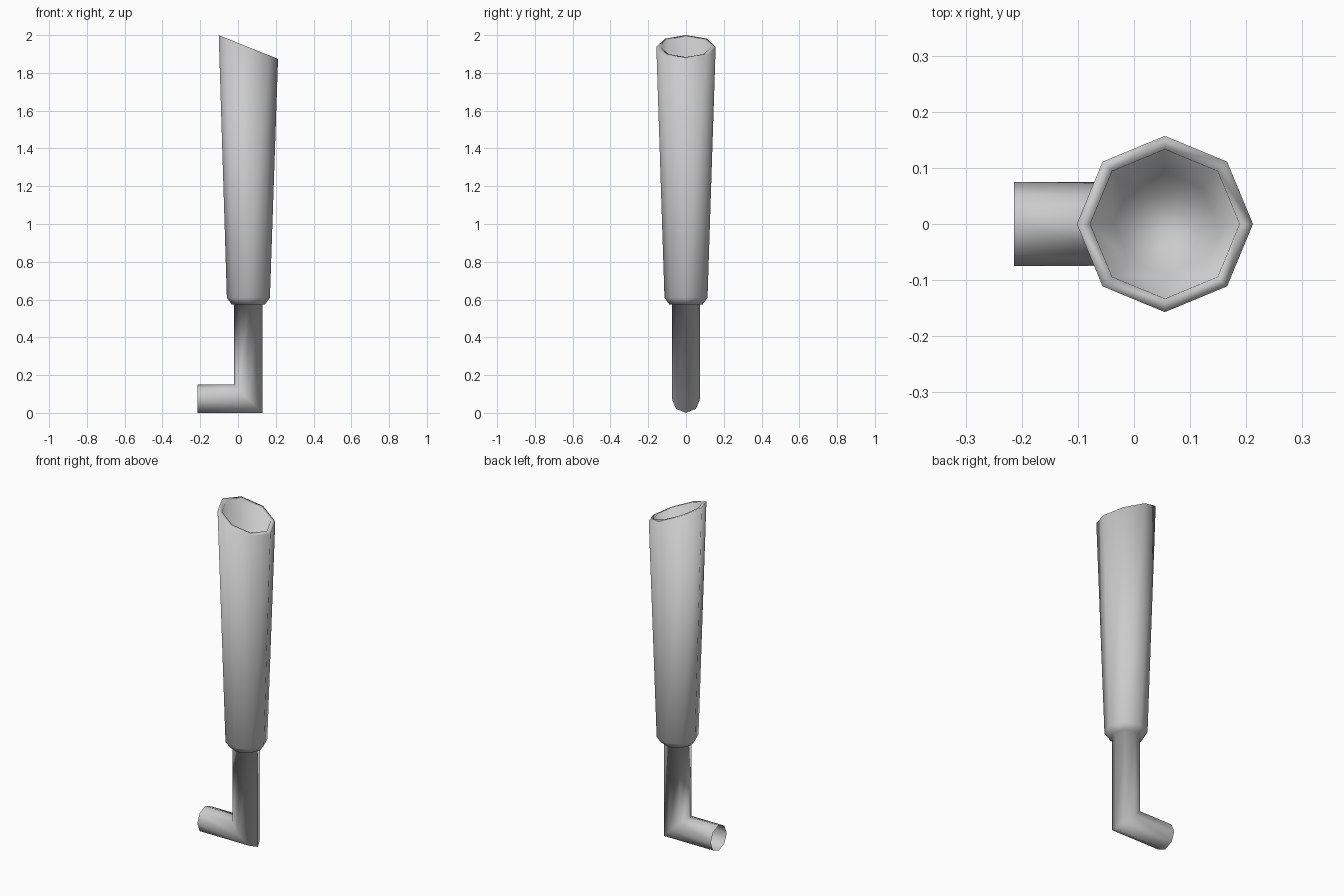
import bpy, bmesh, math

cube = bpy.data.objects.get("Cube")
if cube:
    bpy.data.objects.remove(cube, do_unlink=True)

# One plain grey material
grey = bpy.data.materials.new("plain_grey")
grey.use_nodes = True
COLOUR = (0.6, 0.6, 0.6, 1)
grey.diffuse_color = COLOUR
grey.node_tree.nodes["Principled BSDF"].inputs["Base Color"].default_value = COLOUR

SIDES = 8
AXIS_X = 0.055      # axis of the upright tube
PIPE_R = 0.075
SLOPE = 0.40        # fall of the slanted mouth towards +x
ANGLES = [2 * math.pi * i / SIDES for i in range(SIDES)]


def ring(r, z, slope=0.0):
    """Octagon around the upright axis, optionally cut on a slant."""
    return [(AXIS_X + r * math.cos(a), r * math.sin(a), z - slope * r * math.cos(a))
            for a in ANGLES]


# Open end of the side pipe, standing across x
side_end = [(-0.214, PIPE_R * math.sin(a), PIPE_R - PIPE_R * math.cos(a)) for a in ANGLES]

sections = [
    side_end,
    ring(PIPE_R, PIPE_R, 1.0),      # mitred elbow
    ring(PIPE_R, 0.575),            # top of the thin pipe
    ring(0.089, 0.575),             # underside of the sleeve
    ring(0.114, 0.61),              # chamfer
    ring(0.157, 1.937, SLOPE),      # outer lip
    ring(0.133, 1.937, SLOPE),      # inner lip
    ring(0.092, 0.62),              # bottom of the bore
]

# Loft the sections into one continuous surface and close the bore floor
bm = bmesh.new()
loops = [[bm.verts.new(p) for p in s] for s in sections]
for low, high in zip(loops, loops[1:]):
    for i in range(SIDES):
        j = (i + 1) % SIDES
        bm.faces.new((low[i], low[j], high[j], high[i]))
bm.faces.new(loops[-1])
for f in bm.faces:
    f.smooth = True

mesh = bpy.data.meshes.new("elbow_pipe_with_sleeve")
bm.to_mesh(mesh)
bm.free()
mesh.materials.append(grey)
pipe = bpy.data.objects.new("elbow_pipe_with_sleeve", mesh)
bpy.context.collection.objects.link(pipe)
